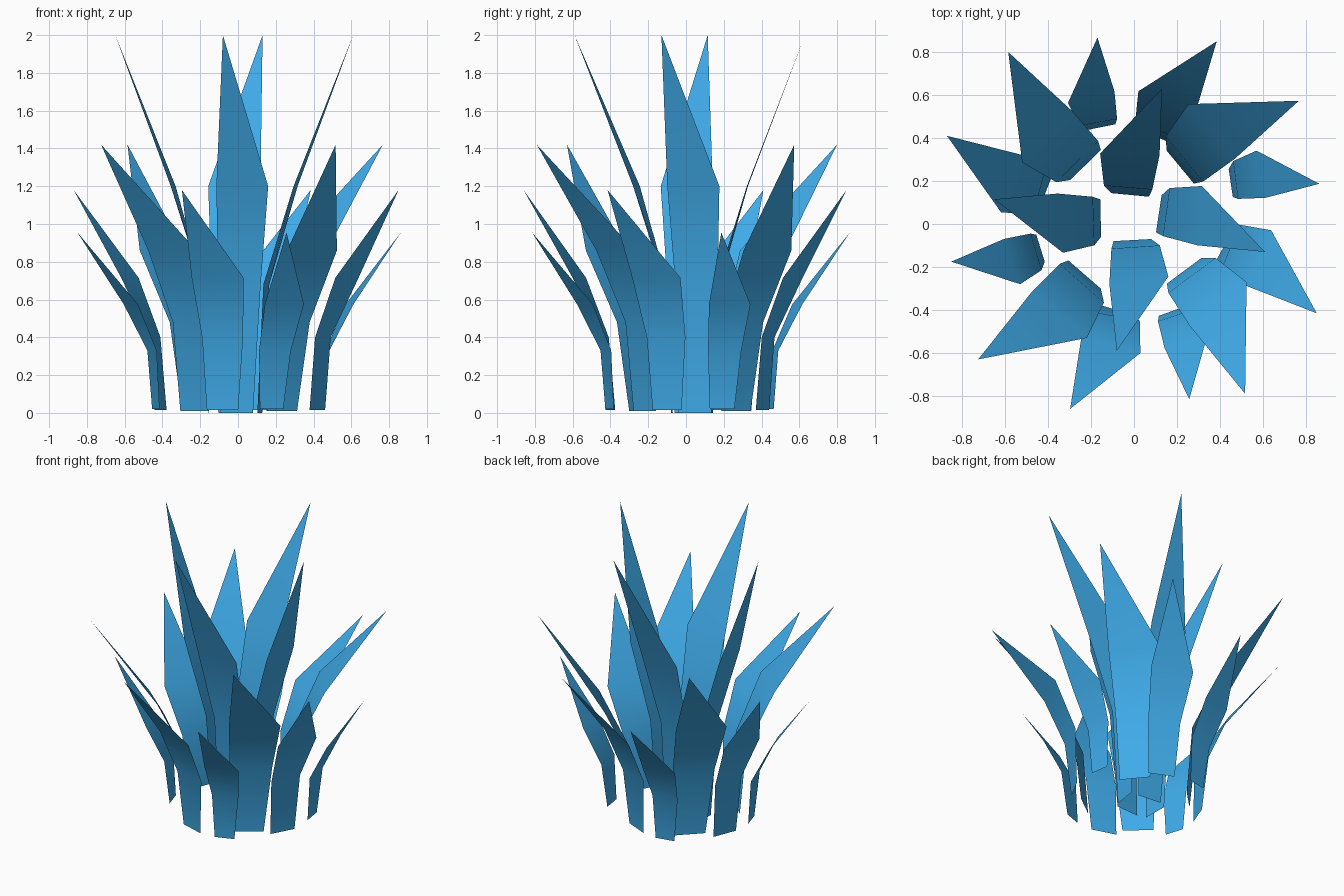
import bpy
from mathutils import Vector

mat = bpy.data.materials.new("blue_leaf")
mat.diffuse_color = (0.05, 0.41, 0.82, 1)

# Leaf profiles: rows of (z, left (u, v), right (u, v)), then tip height.
# u runs outward along the leaf heading, v runs to its left.
# Each ring also lists its leaves as (root x, root y, tip x, tip y).
rings = {
    "inner_leaf": (
        [(0.00, (-.017, .088), (.016, -.083)),
         (0.68, (.007, .132), (.052, -.089)),
         (1.20, (.145, .191), (.217, -.076))], 2.0,
        [(-.015, .135, .13, .63), (.115, .045, .61, -.13),
         (-.01, -.075, -.08, -.59), (-.155, .03, -.65, .115)]),
    "middle_leaf": (
        [(0.01, (-.018, .098), (.018, -.098)),
         (0.48, (.011, .158), (.059, -.111)),
         (0.86, (.176, .237), (.242, -.09))], 1.42,
        [(-.225, .275, -.585, .80), (.215, .265, .767, .573),
         (.233, -.218, .517, -.79), (-.23, -.235, -.725, -.63)]),
    "outer_leaf": (
        [(0.015, (-.012, .086), (.012, -.086)),
         (0.40, (.0, .12), (.054, -.094)),
         (0.715, (.134, .186), (.186, -.093))], 1.18,
        [(-.41, .15, -.87, .41), (.107, .405, .385, .85),
         (.42, -.10, .85, -.415), (-.082, -.40, -.297, -.86)]),
    "short_leaf": (
        [(0.02, (-.012, .066), (.008, -.064)),
         (0.33, (.009, .103), (.032, -.073)),
         (0.575, (.117, .152), (.16, -.067))], 0.955,
        [(-.437, -.112, -.85, -.175), (-.15, .453, -.17, .867),
         (.452, .19, .862, .187), (.177, -.407, .257, -.815)]),
}


def leaf(name, rows, tip_z, rx, ry, tx, ty):
    """A thin bent sheet: three cross-rows ending in a pointed tip."""
    d = Vector((tx - rx, ty - ry)).normalized()
    l = Vector((-d.y, d.x))
    root = Vector((rx, ry))
    verts = []
    for z, *ends in rows:
        for u, v in ends:
            p = root + d * u + l * v
            verts.append((p.x, p.y, z))
    verts.append((tx, ty, tip_z))
    faces = [(0, 2, 3, 1), (2, 4, 5, 3), (4, 6, 5)]
    me = bpy.data.meshes.new(name)
    me.from_pydata(verts, [], faces)
    me.shade_smooth()
    me.materials.append(mat)
    bpy.context.collection.objects.link(bpy.data.objects.new(name, me))


# Four rings of four leaves
for name, (rows, tip_z, places) in rings.items():
    for i, place in enumerate(places):
        leaf(f"{name}_{i + 1}", rows, tip_z, *place)
